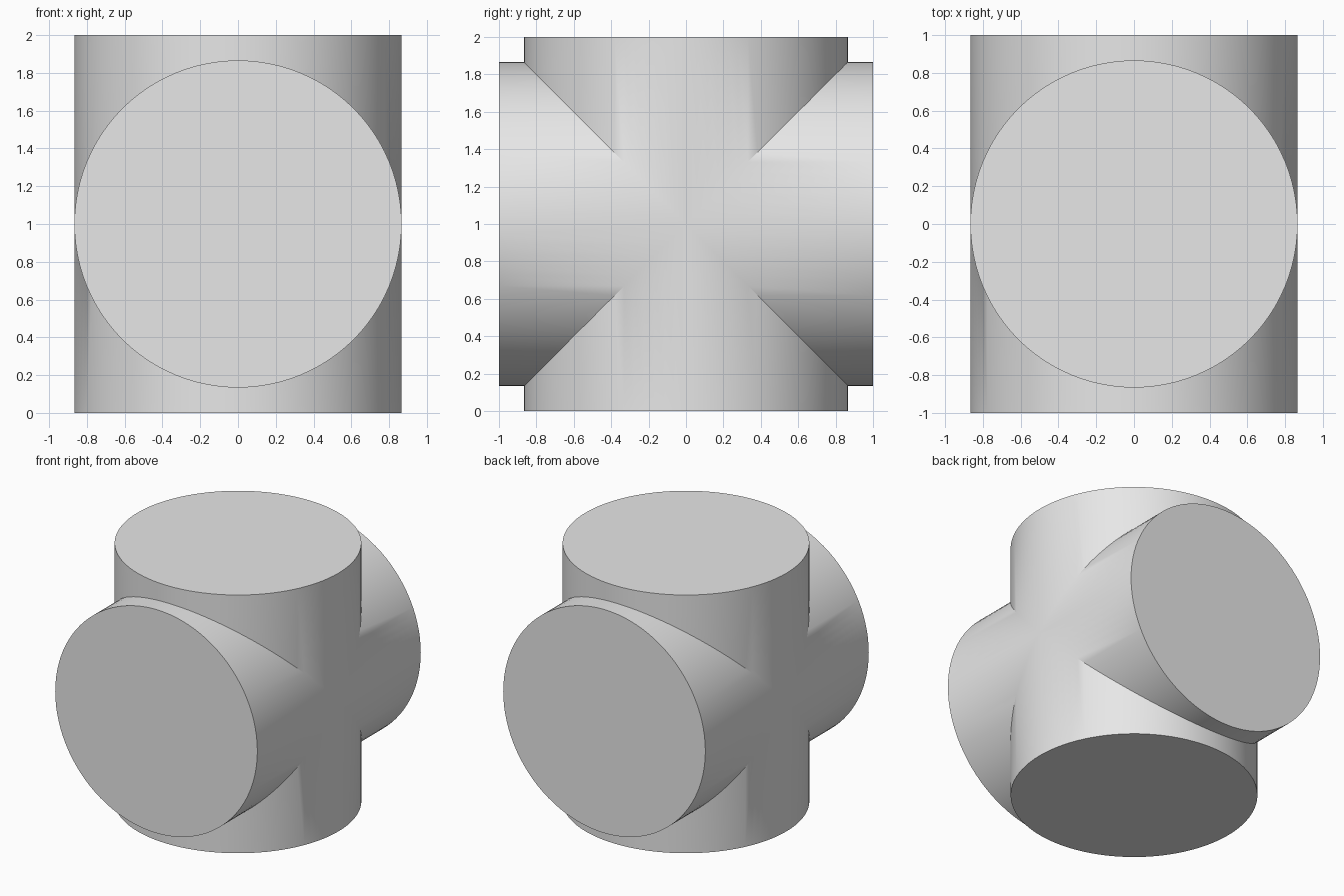
import bpy
import math

default = bpy.data.objects.get("Cube")
if default:
    bpy.data.objects.remove(default, do_unlink=True)

RADIUS = 0.866
LENGTH = 2.0

grey = bpy.data.materials.new("plain_grey")
grey.use_nodes = True
grey.diffuse_color = (0.8, 0.8, 0.8, 1)
grey.node_tree.nodes["Principled BSDF"].inputs["Base Color"].default_value = (0.8, 0.8, 0.8, 1)


def cylinder(name, tilt):
    bpy.ops.mesh.primitive_cylinder_add(
        vertices=96, radius=RADIUS, depth=LENGTH,
        location=(0, 0, LENGTH / 2), rotation=(tilt, 0, 0))
    obj = bpy.context.object
    obj.name = name
    obj.data.materials.append(grey)
    bpy.ops.object.transform_apply(location=True, rotation=True, scale=True)
    return obj


# Upright and front-to-back cylinders of equal radius
crossbar = cylinder("horizontal_cylinder", math.pi / 2)
body = cylinder("crossed_cylinders", 0)

# Merge them into one solid
union = body.modifiers.new("union", "BOOLEAN")
union.operation = "UNION"
union.solver = "EXACT"
union.object = crossbar
bpy.ops.object.modifier_apply(modifier=union.name)
bpy.data.objects.remove(crossbar, do_unlink=True)

# Smooth walls, sharp rims and seams
bpy.ops.object.shade_smooth_by_angle(angle=math.radians(30))
